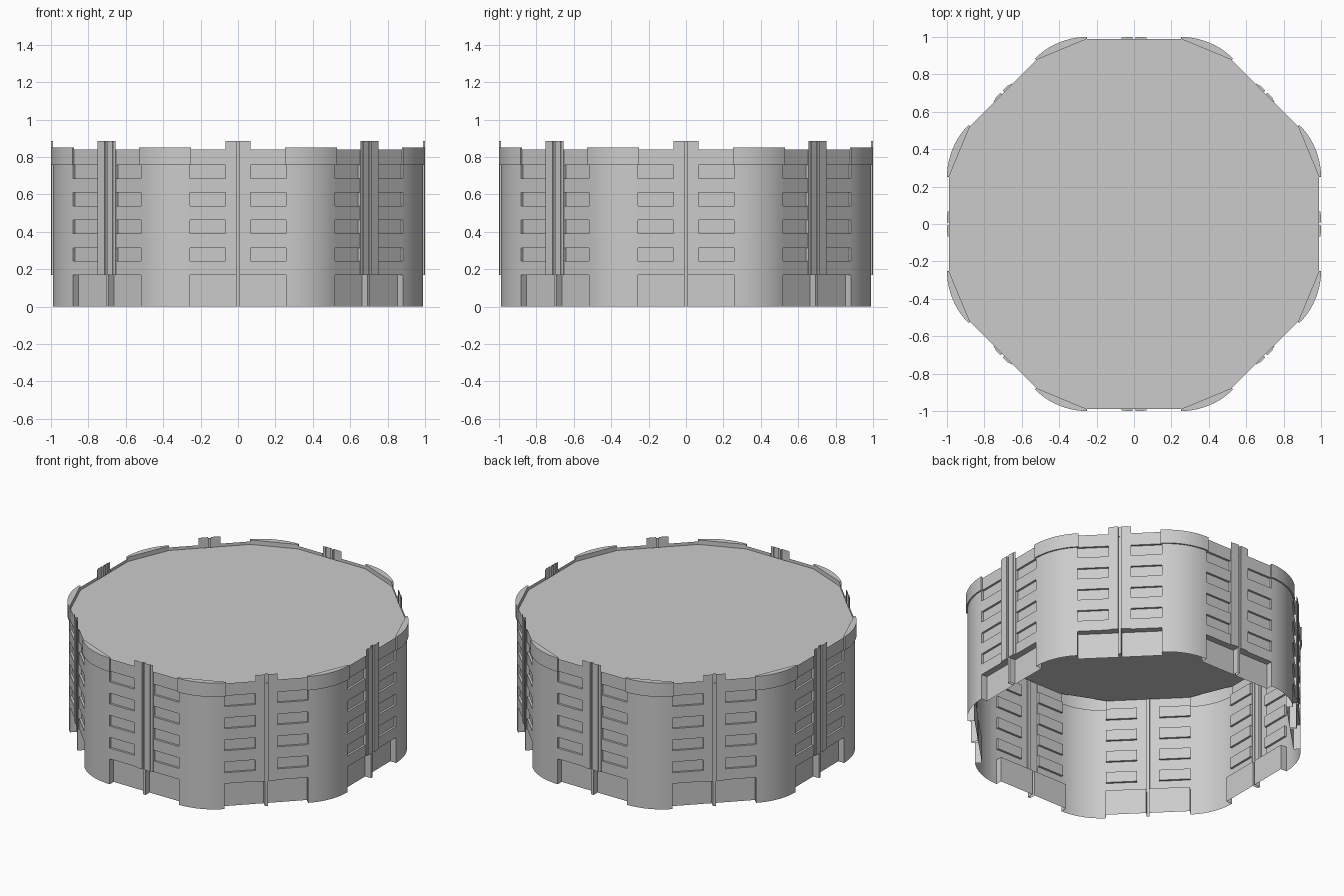
import bpy, bmesh, math
from mathutils import Matrix, Vector

cube = bpy.data.objects.get("Cube")
if cube:
    bpy.data.objects.remove(cube, do_unlink=True)

mat = bpy.data.materials.new("concrete_grey")
mat.use_nodes = True
GREY = (0.6, 0.6, 0.6, 1)
mat.diffuse_color = GREY
mat.node_tree.nodes["Principled BSDF"].inputs["Base Color"].default_value = GREY

WALL, OUTER = 0.99, 1.0            # distances of wall and pilaster from the centre
HALF, BAND_HALF = 0.257, 0.25      # half widths of a flat side
BASE_TOP, BAND_LOW, WALL_TOP, CAP_TOP, TAB_TOP = 0.17, 0.757, 0.84, 0.85, 0.885
ROOF_Z = 0.82
WINDOW_TOPS = [BAND_LOW - 0.1475 * i for i in range(4)]
WINDOW_H = 0.072
PILASTER, RIB, GROOVE = 0.068, 0.05, 0.009


def finish(name, bm, smooth=False):
    bmesh.ops.remove_doubles(bm, verts=bm.verts, dist=0.0002)
    bmesh.ops.recalc_face_normals(bm, faces=bm.faces)
    mesh = bpy.data.meshes.new(name)
    bm.to_mesh(mesh)
    bm.free()
    mesh.materials.append(mat)
    ob = bpy.data.objects.new(name, mesh)
    bpy.context.collection.objects.link(ob)
    if smooth:
        bpy.ops.object.select_all(action='DESELECT')
        ob.select_set(True)
        bpy.context.view_layer.objects.active = ob
        bpy.ops.object.shade_smooth_by_angle(angle=math.radians(25))
    return ob


def turn(k):
    return Matrix.Rotation(k * math.pi / 4, 4, 'Z')


def face(bm, rot, pts):
    bm.faces.new([bm.verts.new(rot @ Vector(p)) for p in pts])


def depth(u, z):
    """Distance of the facade from the centre at a point, None where it is open."""
    u = abs(u)
    if z < BASE_TOP:
        return WALL if u < GROOVE else WALL - 0.042
    if u < PILASTER:
        return WALL - 0.002 if u < GROOVE else OUTER if u < RIB else OUTER - 0.004
    if z > WALL_TOP:
        return None
    if any(t - WINDOW_H < z < t for t in WINDOW_TOPS):
        return WALL - 0.014
    return WALL


# Facade sides: relief cells joined by small ledges
us = sorted(s * v for s in (-1, 1) for v in (GROOVE, RIB, PILASTER, HALF))
zs = sorted([0, BASE_TOP, WALL_TOP, TAB_TOP] + WINDOW_TOPS
            + [t - WINDOW_H for t in WINDOW_TOPS])
for k in range(8):
    bm, rot = bmesh.new(), turn(k)
    cells = [[depth((a + b) / 2, (c + d) / 2) for c, d in zip(zs, zs[1:])]
             for a, b in zip(us, us[1:])]
    for i, column in enumerate(cells):
        a, b = us[i], us[i + 1]
        for j, y in enumerate(column):
            c, d = zs[j], zs[j + 1]
            if y is None:
                continue
            face(bm, rot, [(a, -y, c), (b, -y, c), (b, -y, d), (a, -y, d)])
            right = cells[i + 1][j] if i + 1 < len(cells) else WALL
            if right is not None and right != y:
                face(bm, rot, [(b, -y, c), (b, -right, c), (b, -right, d), (b, -y, d)])
            if i == 0 and y != WALL:
                face(bm, rot, [(a, -y, c), (a, -WALL, c), (a, -WALL, d), (a, -y, d)])
            above = column[j + 1] if j + 1 < len(column) else None
            if above is not None and above != y:
                face(bm, rot, [(a, -y, d), (b, -y, d), (b, -above, d), (a, -above, d)])
    finish(f"facade_{k + 1}", bm)


def corner_arc(half, apothem, steps=10):
    """Points of the round corner between two flat sides."""
    r = (apothem * math.tan(math.pi / 8) - half) / math.tan(math.pi / 8)
    angles = [i * math.pi / 4 / steps for i in range(steps + 1)]
    return [(half + r * math.sin(t), -(apothem - r + r * math.cos(t))) for t in angles]


# Round corners: column below, slightly proud band with a cap above
column_arc = corner_arc(HALF, WALL)
band_arc = corner_arc(BAND_HALF, OUTER)
chord = corner_arc(BAND_HALF, WALL, 1)
for k in range(8):
    rot = turn(k)
    bm = bmesh.new()
    for p, q in zip(column_arc, column_arc[1:]):
        face(bm, rot, [(*p, 0), (*q, 0), (*q, BAND_LOW), (*p, BAND_LOW)])
    finish(f"corner_column_{k + 1}", bm, True)

    bm = bmesh.new()
    outline = [chord[0]] + band_arc + [chord[1]]
    for p, q in zip(outline, outline[1:]):
        face(bm, rot, [(*p, BAND_LOW), (*q, BAND_LOW), (*q, CAP_TOP), (*p, CAP_TOP)])
    for (p, q), (r, s) in zip(zip(band_arc, band_arc[1:]), zip(column_arc, column_arc[1:])):
        face(bm, rot, [(*p, BAND_LOW), (*q, BAND_LOW), (*s, BAND_LOW), (*r, BAND_LOW)])
    face(bm, rot, [(*p, CAP_TOP) for p in outline])
    p, q = chord
    face(bm, rot, [(*p, ROOF_Z), (*q, ROOF_Z), (*q, CAP_TOP), (*p, CAP_TOP)])
    finish(f"corner_band_{k + 1}", bm, True)

# Flat roof sunk behind the parapet
bm = bmesh.new()
ring = [turn(k) @ Vector((*p, ROOF_Z)) for k in range(8) for p in chord]
bm.faces.new([bm.verts.new(p) for p in ring])
finish("roof", bm)
